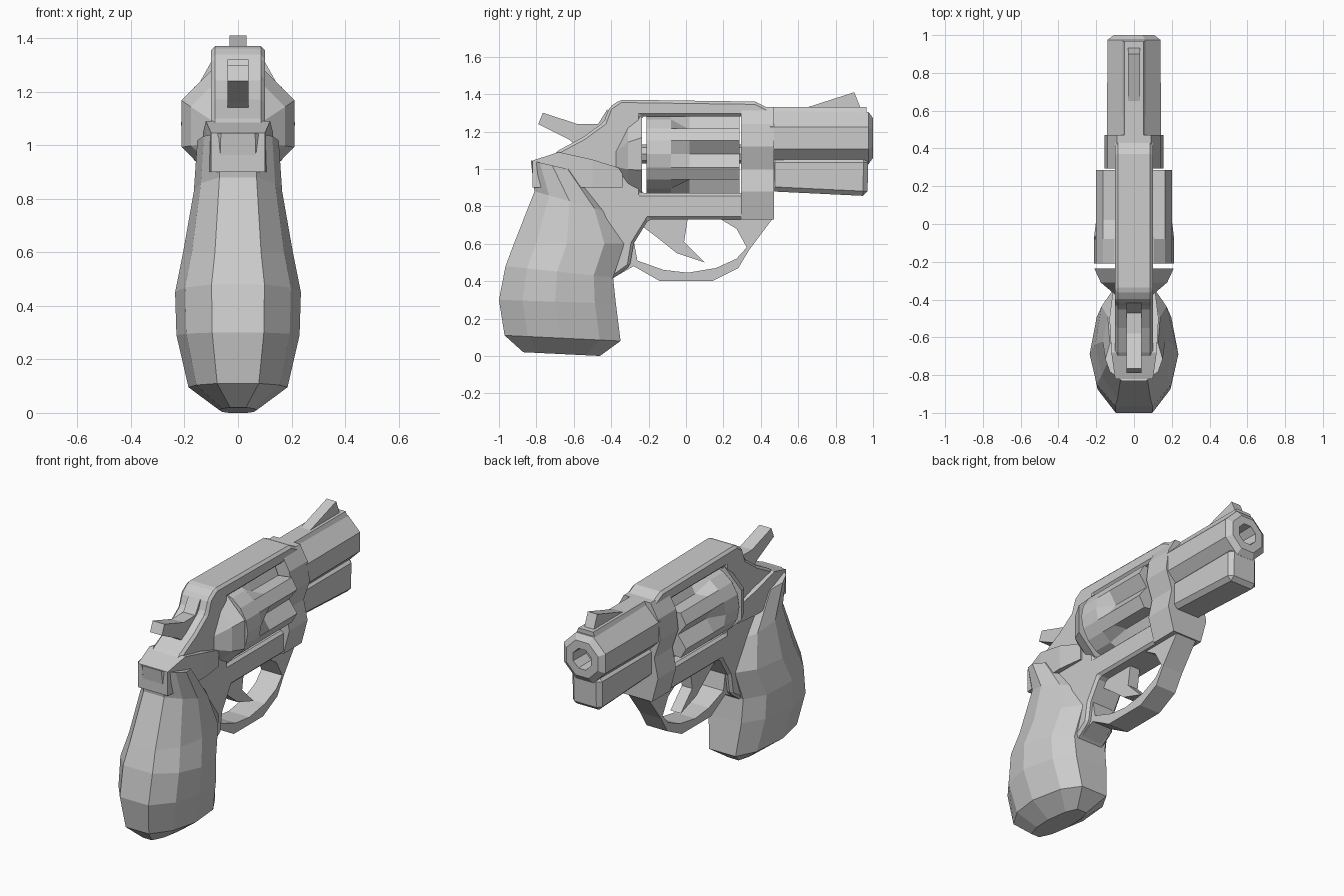
import bpy, bmesh
from math import sin, cos, pi


def loft(name, rings, bevel=0.0):
    """Skin a list of equal-length point rings, capping both ends."""
    bm = bmesh.new()
    vs = [[bm.verts.new(p) for p in r] for r in rings]
    n = len(rings[0])
    for a, b in zip(vs, vs[1:]):
        for i in range(n):
            j = (i + 1) % n
            bm.faces.new((a[i], a[j], b[j], b[i]))
    bm.faces.new(vs[0])
    bm.faces.new(vs[-1])
    bmesh.ops.recalc_face_normals(bm, faces=bm.faces)
    me = bpy.data.meshes.new(name)
    bm.to_mesh(me)
    bm.free()
    ob = bpy.data.objects.new(name, me)
    bpy.context.collection.objects.link(ob)
    if bevel:
        m = ob.modifiers.new("edge_bevel", 'BEVEL')
        m.width, m.segments = bevel, 1
    return ob


def plate(name, profile, w, bevel=0.0):
    """Side profile (y, z) extruded to half width w."""
    return loft(name, [[(x, y, z) for y, z in profile] for x in (-w, w)], bevel)


def bar(name, half, y0, y1):
    """Mirrored half section (x, z) extruded along y."""
    sec = half + [(-x, z) for x, z in reversed(half)]
    return loft(name, [[(x, y, z) for x, z in sec] for y in (y0, y1)])


def round_ring(y, z, r, n, turn=0.0, flute=None):
    pts = []
    for i in range(n):
        a = 2 * pi * i / n + turn
        q = flute if flute and i % 3 == 0 else r
        pts.append((q * cos(a), y, z + q * sin(a)))
    return pts


# Frame: C-shaped around the open cylinder window
plate("frame", [(0.32, 0.73), (0.32, 0.87), (-0.24, 0.87), (-0.24, 1.28), (0.47, 1.28),
                (0.47, 1.31), (0.37, 1.36), (-0.35, 1.37), (-0.41, 1.33), (-0.44, 1.25),
                (-0.55, 1.17), (-0.68, 1.10), (-0.8, 1.0), (-0.6, 0.7), (-0.41, 0.4),
                (-0.3, 0.48), (-0.28, 0.6), (-0.2, 0.73)], 0.1, 0.025)

# Recoil shield flaring out behind the cylinder
loft("recoil_shield", [round_ring(y, z, r, 8, pi / 8) for y, z, r in
                       [(-0.38, 1.05, 0.10), (-0.31, 1.07, 0.19), (-0.235, 1.08, 0.228)]])

# Fluted cylinder
loft("cylinder", [round_ring(y, 1.08, 0.213, 18, 0, f) for y, f in
                  [(-0.21, None), (-0.08, None), (0.02, 0.15), (0.285, 0.145)]])
loft("cylinder_pin", [round_ring(y, 1.08, 0.05, 8) for y in (-0.3, 0.35)])

# Yoke joining frame and barrel
bar("yoke", [(0.09, 1.33), (0.14, 1.24), (0.155, 1.12), (0.115, 1.0),
             (0.14, 0.88), (0.1, 0.73)], 0.295, 0.47)

# Barrel with chamfered muzzle and recessed bore
loft("barrel", [round_ring(y, 1.165, r, 8, pi / 8) for y, r in
                [(0.45, 0.155), (0.975, 0.152), (1.0, 0.115), (1.0, 0.065), (0.88, 0.06)]])
bar("barrel_rib", [(0.05, 1.33), (0.075, 1.27)], 0.44, 0.965)
plate("under_lug", [(0.45, 0.88), (0.97, 0.855), (0.975, 1.06), (0.45, 1.06)], 0.1, 0.025)
plate("front_sight", [(0.62, 1.32), (0.9, 1.41), (0.94, 1.31)], 0.032)

# Trigger guard and trigger
plate("trigger_guard", [(-0.42, 0.40), (-0.28, 0.48), (-0.14, 0.40), (0.14, 0.40),
                        (0.28, 0.47), (0.34, 0.57), (0.46, 0.73), (0.17, 0.74),
                        (0.27, 0.68), (0.325, 0.58), (0.27, 0.52), (0.16, 0.47),
                        (0.01, 0.445), (-0.12, 0.46), (-0.26, 0.51), (-0.28, 0.62),
                        (-0.36, 0.6)], 0.07)
plate("trigger", [(-0.21, 0.74), (-0.23, 0.69), (-0.15, 0.63), (-0.05, 0.55),
                  (0.1, 0.5), (-0.01, 0.61), (0.01, 0.74)], 0.035)

# Hammer with thumb spur
plate("hammer", [(-0.42, 1.32), (-0.47, 1.24), (-0.58, 1.24), (-0.765, 1.30),
                 (-0.79, 1.24), (-0.63, 1.16), (-0.55, 1.1), (-0.4, 1.15)], 0.04)

# Grip: tilted rings from butt to top (back y, back z, front y, front z, half width)
section = [(0, 0.42), (0.2, 0.84), (0.48, 1.0), (0.82, 0.84), (1, 0.48)]
rings = []
for yb, zb, yf, zf, w in [(-0.87, 0.02, -0.46, 0.0, 0.07), (-0.97, 0.11, -0.35, 0.08, 0.185),
                          (-1.0, 0.30, -0.375, 0.28, 0.23), (-0.965, 0.48, -0.39, 0.42, 0.235),
                          (-0.92, 0.60, -0.33, 0.60, 0.205), (-0.81, 0.88, -0.42, 0.77, 0.165),
                          (-0.83, 1.045, -0.59, 0.99, 0.152)]:
    half = [(w * k, yb + (yf - yb) * t, zb + (zf - zb) * t) for t, k in section]
    rings.append(half + [(-x, y, z) for x, y, z in reversed(half)])
loft("grip", rings)

# Tang rising from the grip top to the hammer
loft("tang", [[(s * w, y, z) for s, z in ((-1, 0.9), (-1, zt), (1, zt), (1, 0.9))]
              for y, w, zt in [(-0.82, 0.1, 1.045), (-0.68, 0.12, 1.09), (-0.5, 0.13, 1.05),
                               (-0.34, 0.11, 1.0)]])
